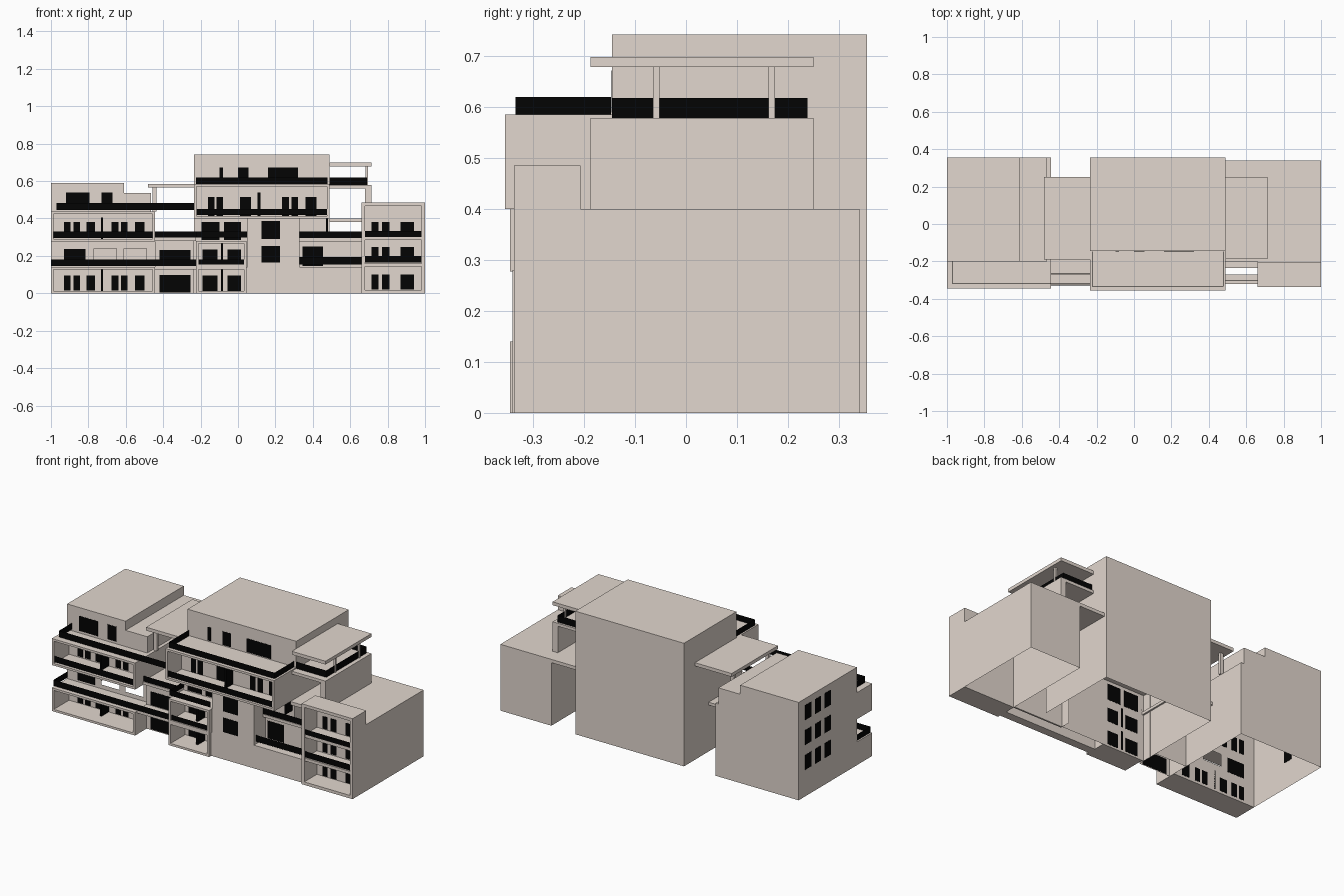
import bpy, bmesh
from mathutils import Vector

if "Cube" in bpy.data.objects:
    bpy.data.objects.remove(bpy.data.objects["Cube"])


def material(name, rgb):
    m = bpy.data.materials.new(name)
    m.diffuse_color = (*rgb, 1)
    m.use_nodes = True
    m.node_tree.nodes["Principled BSDF"].inputs["Base Color"].default_value = m.diffuse_color
    return m


STONE = material("warm_stone", (0.76, 0.68, 0.62))
BLACK = material("black_glass", (0.001, 0.001, 0.001))
T = 0.001  # half thickness of glass and railing plates


def finish(name, bm, mat):
    me = bpy.data.meshes.new(name)
    bm.to_mesh(me)
    bm.free()
    me.materials.append(mat)
    ob = bpy.data.objects.new(name, me)
    bpy.context.collection.objects.link(ob)
    return ob


def add_box(bm, x0, x1, y0, y1, z0, z1):
    vs = bmesh.ops.create_cube(bm, size=1)["verts"]
    for v in vs:
        v.co = Vector((x0 if v.co.x < 0 else x1, y0 if v.co.y < 0 else y1, z0 if v.co.z < 0 else z1))


def boxes(name, items, mat=STONE):
    bm = bmesh.new()
    for it in items:
        add_box(bm, *it)
    return finish(name, bm, mat)


def shell(name, profile, y0, y1, holes=(), back=True):
    """Hollow volume: x-z outline extruded along y, open underneath; holes cut in the front."""
    bm = bmesh.new()
    f = [bm.verts.new((x, y0, z)) for x, z in profile]
    b = [bm.verts.new((x, y1, z)) for x, z in profile]
    for i in range(len(f) - 1):
        bm.faces.new((f[i], f[i + 1], b[i + 1], b[i]))
    bm.faces.new(f[::-1])
    if back:
        bm.faces.new(b)
    bmesh.ops.recalc_face_normals(bm, faces=bm.faces[:])
    for x0, x1, z0, z1 in holes:
        for co, no in (((x0, 0, 0), (1, 0, 0)), ((x1, 0, 0), (1, 0, 0)),
                       ((0, 0, z0), (0, 0, 1)), ((0, 0, z1), (0, 0, 1))):
            bmesh.ops.bisect_plane(bm, geom=bm.verts[:] + bm.edges[:] + bm.faces[:],
                                   plane_co=co, plane_no=no)
        gone = []
        for fc in bm.faces:
            c = fc.calc_center_median()
            if abs(c.y - y0) < 1e-4 and x0 < c.x < x1 and z0 < c.z < z1:
                gone.append(fc)
        bmesh.ops.delete(bm, geom=gone, context="FACES")
    return finish(name, bm, STONE)


def block(name, x0, x1, y0, y1, z1, **kw):
    return shell(name, [(x0, 0), (x0, z1), (x1, z1), (x1, 0)], y0, y1, **kw)


def frame(name, x0, x1, y0, y1, z0, z1, t=0.013, mids=()):
    """Deep picture-frame surround of a loggia, with optional middle slabs."""
    items = [(x0, x1, y0, y1, z0, z0 + t), (x0, x1, y0, y1, z1 - t, z1),
             (x0, x0 + t, y0, y1, z0 + t, z1 - t), (x1 - t, x1, y0, y1, z0 + t, z1 - t)]
    items += [(x0 + t, x1 - t, y0 + 0.005, y1, m - t, m) for m in mids]
    return boxes(name, items)


def windows(name, spans, y, z0, z1):
    return boxes(name, [(a, b, y - T, y + T, z0, z1) for a, b in spans], BLACK)


def rail(name, x0, x1, y, z0, z1, sides=(), y1=None):
    """Front railing band with optional side returns back to y1."""
    items = [(x0, x1, y - T, y + T, z0, z1)]
    items += [(x - T, x + T, y, y1, z0, z1) for x in sides]
    return boxes(name, items, BLACK)


# ---- left wing
shell("left_wing_body", [(-1, 0), (-1, .59), (-.61, .59), (-.61, .535), (-.465, .535),
                         (-.465, .437), (-.445, .437), (-.445, 0)], -.2, .355,
      holes=[(-.77, -.65, .165, .24), (-.61, -.49, .165, .24)])
frame("left_ground_loggia", -1, -.445, -.345, -.2, 0, .14)
frame("left_third_loggia", -1, -.445, -.345, -.2, .277, .437)
ROW = [(-.93, -.895), (-.88, -.845), (-.81, -.765), (-.675, -.64), (-.625, -.59), (-.55, -.50)]
windows("left_ground_windows", ROW, -.2, .015, .095)
windows("left_third_windows", ROW, -.2, .295, .38)
windows("left_second_window", [(-.93, -.815)], -.2, .15, .237)
windows("left_top_windows", [(-.92, -.795), (-.73, -.67)], -.2, .45, .54)
boxes("left_fins", [(-.732, -.722, -.27, -.2, z, z + .115) for z in (.013, .29)], BLACK)
boxes("left_side_windows", [(-1 - T, -1 + T, y, y + .058, z, z + .09)
                            for y in (.05, .143, .235) for z in (.16, .31, .46)], BLACK)
rail("left_second_rail", -1, -.225, -.33, .147, .182, (-.998,), -.2)
rail("left_third_rail", -.987, -.458, -.335, .295, .33)
rail("left_roof_rail", -.97, -.235, -.32, .445, .482, (-.969,), -.2)

# ---- link between left wing and centre
block("link_body", -.445, -.235, -.235, -.1, .285)
boxes("link_balcony_slabs", [(-.445, -.225, -.325, -.235, .128, .147),
                             (-.445, -.225, -.27, .12, .28, .297)])
windows("link_windows", [(-.42, -.255)], -.235, .005, .097)
windows("link_second_windows", [(-.42, -.255)], -.235, .15, .232)
rail("link_third_rail", -.445, -.225, -.265, .297, .33)
boxes("left_canopy", [(-.48, -.235, -.19, .25, .565, .585)]
      + [(-.457, -.435, y, y + .015, .437, .565) for y in (-.15, .18)])

# ---- centre block, its lower storeys stepping forward
block("centre_body", -.235, .49, -.145, .355, .742, holes=[(-.234, .489, -.01, .40)])
block("centre_lower_body", -.235, .33, -.2, -.145, .40, back=False)
for i in range(2):
    frame("centre_loggia_%d" % i, -.225, .045, -.34, -.2, .14 * i, .14 * i + .14)
    z = .14 * i + .012
    windows("centre_loggia_windows_%d" % i, [(-.19, -.11), (-.055, .015)], -.2, z, .095 + .14 * i)
    boxes("centre_loggia_fin_%d" % i, [(-.092, -.079, -.27, -.2, z, z + .115)], BLACK)
rail("centre_second_rail", -.215, .035, -.332, .147, .182)
windows("centre_third_windows", [(-.195, -.1), (-.075, .015)], -.2, .285, .382)
rail("centre_third_rail", -.225, .048, -.332, .297, .33, (-.221,), -.2)
frame("centre_fourth_loggia", -.235, .49, -.355, -.145, .40, .585)
boxes("centre_fourth_wall", [(-.225, .48, -.22, -.21, .412, .573)])
windows("centre_fourth_windows", [(-.16, -.125), (-.115, -.08), (.01, .07), (.235, .272),
                                  (.285, .32), (.36, .42)], -.22, .413, .515)
boxes("centre_fourth_fin", [(.105, .12, -.28, -.22, .413, .54)], BLACK)
rail("centre_fourth_rail", -.222, .475, -.348, .418, .452)
rail("centre_roof_rail", -.225, .478, -.333, .585, .62, (-.224, .477), -.147)
windows("centre_top_windows", [(-.1, -.08), (0, .055), (.16, .32)], -.145, .59, .672)

# stair tower with two windows
boxes("stair_tower", [(.05, .33, -.32, -.2, .14, .40)])
windows("stair_tower_windows", [(.125, .225)], -.32, .165, .252)
windows("stair_tower_upper_windows", [(.125, .225)], -.32, .29, .387)

# ---- terraces between centre and right wing
boxes("ground_front_wall", [(.045, .66, -.32, -.27, 0, .14)])
boxes("terrace_floor", [(.33, .49, -.27, -.2, .128, .14)])
boxes("terrace_back_wall", [(.33, .66, -.21, -.2, 0, .285), (.33, .66, -.235, -.2, .278, .295),
                            (.33, .49, -.16, -.145, .285, .40)])
windows("terrace_window", [(.345, .455)], -.211, .145, .25)
rail("terrace_low_rail", .33, .66, -.3, .155, .193)
rail("terrace_high_rail", .33, .66, -.23, .295, .33)
boxes("terrace_fin", [(.47, .48, -.23, -.165, .33, .40)], BLACK)
boxes("bridge_roof", [(.49, .66, -.2, .34, .38, .40)])

# ---- right wing
block("right_wing_body", .66, 1, -.207, .34, .40)
boxes("right_back_wall", [(.66, 1, -.217, -.207, 0, .485)])
frame("right_loggia", .66, 1, -.337, -.215, 0, .485, t=.018, mids=(.16, .302))
for i, z in enumerate((.02, .165, .305)):
    windows("right_windows_%d" % i, [(.715, .75), (.77, .81), (.87, .94)], -.217, z, (.1, .247, .38)[i])
rail("right_second_rail", .676, .984, -.33, .165, .2)
rail("right_third_rail", .676, .984, -.33, .297, .332)

# ---- raised roof terrace with canopy on the right
boxes("roof_terrace", [(.49, .715, -.187, .25, .56, .578), (.68, .715, -.187, .25, .40, .56)])
boxes("right_canopy", [(.49, .715, -.187, .25, .678, .698)]
      + [(.682, .695, y, y + .013, .578, .678) for y in (-.065, .162)])
boxes("roof_terrace_rail", [(.49, .69, -.145, -.143, .578, .618), (.49, .69, .236, .238, .578, .618),
                            (.688, .69, -.143, .236, .578, .618)], BLACK)
